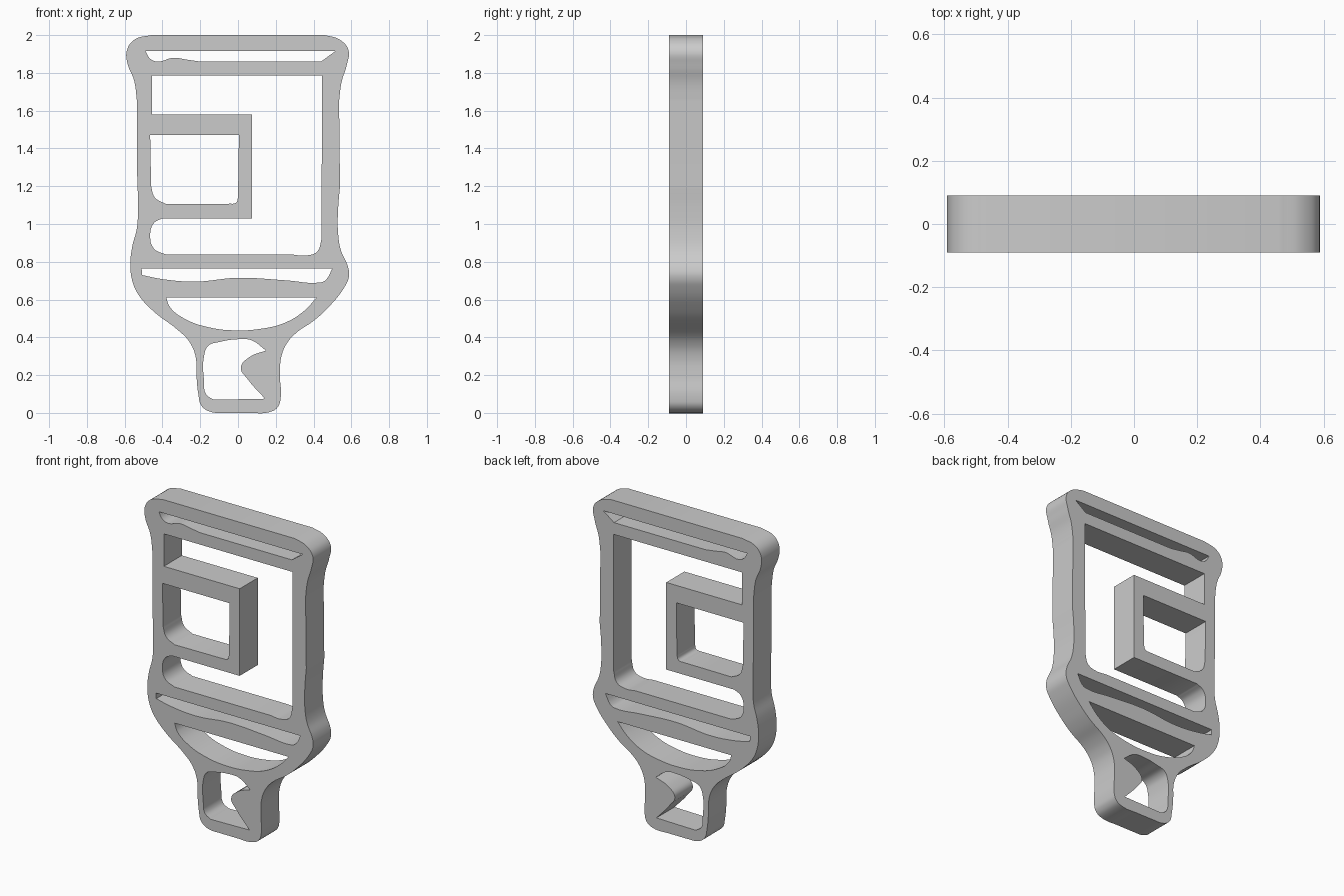
import bpy, bmesh, math

if "Cube" in bpy.data.objects:
    bpy.data.objects.remove(bpy.data.objects["Cube"])

S = 1  # marks a sharp point; unmarked points are smooth

outline = [
    (-.46, 2, S), (.46, 2, S), (.54, 1.975), (.585, 1.92), (.575, 1.84), (.548, 1.75),
    (.535, 1.65, S), (.54, 1.2, S), (.53, 1.08), (.53, .95), (.545, .86), (.583, .77),
    (.587, .72), (.56, .66), (.47, .55), (.40, .487), (.31, .425), (.26, .37),
    (.23, .30), (.222, .2), (.226, .08), (.21, .03), (.17, .005), (.05, 0, S), (-.06, 0, S),
    (-.15, .007), (-.195, .04), (-.21, .1), (-.22, .2), (-.225, .3), (-.26, .38),
    (-.32, .44), (-.45, .54), (-.53, .63), (-.56, .7), (-.57, .79), (-.56, .88),
    (-.535, .98), (-.53, 1.1), (-.535, 1.3, S), (-.535, 1.65, S), (-.55, 1.76),
    (-.585, 1.85), (-.588, 1.92), (-.55, 1.975),
]
top_slit = [(-.49, 1.915, S), (.515, 1.915, S), (.44, 1.86, S), (-.20, 1.86, S),
            (-.27, 1.87), (-.34, 1.88), (-.43, 1.86), (-.465, 1.875)]
main_window = [(-.455, 1.785, S), (.445, 1.785, S), (.442, .92, S), (.42, .855), (.36, .833),
               (.29, .838, S), (-.38, .838, S), (-.445, .87), (-.465, .94), (-.445, 1.005),
               (-.40, 1.03, S), (.075, 1.03, S), (.075, 1.58, S), (-.455, 1.58, S)]
inner_window = [(-.465, 1.47, S), (.005, 1.47, S), (0, 1.14, S), (-.01, 1.113),
                (-.05, 1.107, S), (-.38, 1.105, S), (-.44, 1.14), (-.46, 1.2, S)]
lower_slit = [(-.51, .765, S), (.50, .765, S), (.46, .70), (.43, .69), (.25, .702), (0, .715),
              (-.23, .695), (-.40, .708), (-.508, .73, S)]
crescent = [(-.38, .61, S), (.415, .61, S), (.35, .54), (.25, .478), (.12, .445), (-.02, .437),
            (-.15, .452), (-.28, .497), (-.36, .56)]
neck_hole = [(-.18, .3), (-.157, .355), (-.10, .375), (0, .39), (.07, .385), (.148, .33, S),
             (.06, .295), (.015, .24), (.05, .18), (.143, .075, S), (.05, .073, S),
             (-.13, .07, S), (-.17, .1), (-.18, .17)]


def add_loop(curve, pts):
    """Closed loop with smooth and sharp points."""
    sp = curve.splines.new('BEZIER')
    sp.bezier_points.add(len(pts) - 1)
    sp.use_cyclic_u = True
    sp.resolution_u = 6
    for b, p in zip(sp.bezier_points, pts):
        b.co = (p[0], p[1], 0)
    for b, p in zip(sp.bezier_points, pts):
        kind = 'VECTOR' if len(p) == 3 else 'AUTO'
        b.handle_left_type = b.handle_right_type = kind


# Flat frame: outline with all openings, thickened front to back
curve = bpy.data.curves.new("frame_profile", 'CURVE')
curve.dimensions = '2D'
curve.fill_mode = 'BOTH'
curve.extrude = .09
for loop in (outline, top_slit, main_window, inner_window, lower_slit, crescent, neck_hole):
    add_loop(curve, loop)
frame = bpy.data.objects.new("openwork_frame", curve)
bpy.context.collection.objects.link(frame)
frame.rotation_euler.x = math.pi / 2

bpy.context.view_layer.objects.active = frame
frame.select_set(True)
bpy.ops.object.convert(target='MESH')
frame = bpy.context.object

# Weld caps to walls
bm = bmesh.new()
bm.from_mesh(frame.data)
bmesh.ops.remove_doubles(bm, verts=bm.verts, dist=.0005)
bmesh.ops.recalc_face_normals(bm, faces=bm.faces)
bm.to_mesh(frame.data)
bm.free()

grey = bpy.data.materials.new("light_grey")
grey.diffuse_color = (.6, .6, .6, 1)
grey.use_nodes = True
grey.node_tree.nodes["Principled BSDF"].inputs["Base Color"].default_value = grey.diffuse_color
frame.data.materials.clear()
frame.data.materials.append(grey)
bpy.ops.object.shade_smooth_by_angle(angle=math.radians(30))
